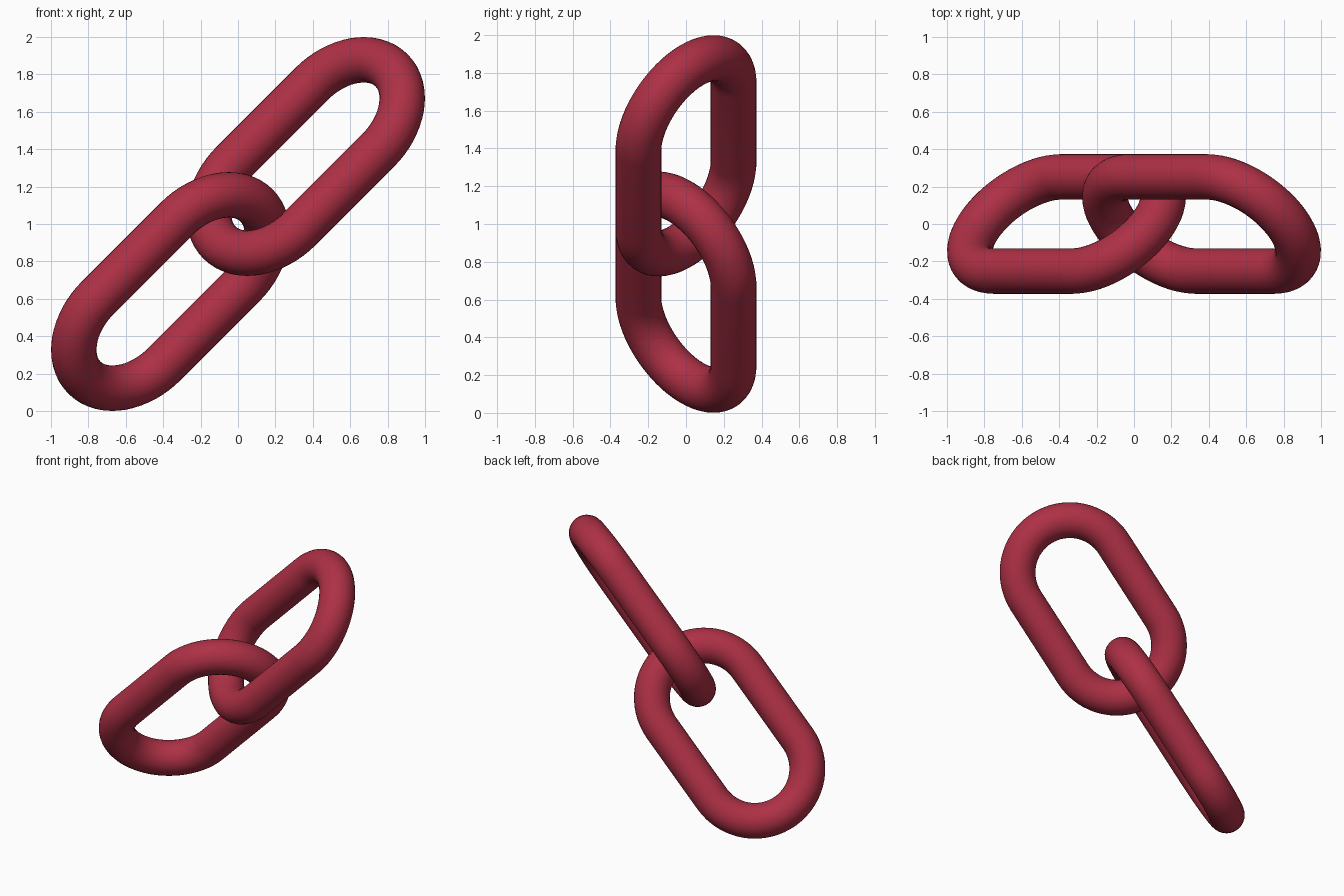
import bpy, bmesh
from math import sin, cos, pi
from mathutils import Vector

if "Cube" in bpy.data.objects:
    bpy.data.objects.remove(bpy.data.objects["Cube"])

TUBE = 0.1215      # wire radius
BEND = 0.356       # end bend radius
HALF = 0.295       # half length of the straight sides
REACH = 0.361      # offset of each link centre along x and z
BEND_STEPS, SIDES = 32, 32

red = bpy.data.materials.new("red")
red.diffuse_color = (0.42, 0.03, 0.06, 1)
red.use_nodes = True
red.node_tree.nodes["Principled BSDF"].inputs["Base Color"].default_value = red.diffuse_color


def link(name, centre, side):
    """Oval link running along the x-z diagonal, rolled 45 degrees to one side."""
    u = Vector((1, 0, 1)).normalized()
    w = (Vector((0, 1, 0)) + side * Vector((-1, 0, 1)).normalized()).normalized()
    n = u.cross(w)
    # centre line: (point, outward direction) around both end bends
    path = []
    for end in (1, -1):
        for i in range(BEND_STEPS + 1):
            a = -pi / 2 + pi * i / BEND_STEPS
            out = end * (cos(a) * u + sin(a) * w)
            path.append((centre + end * HALF * u + BEND * out, out))
    # sweep the round wire along the closed path
    bm = bmesh.new()
    rings = []
    for p, out in path:
        rings.append([bm.verts.new(p + TUBE * (cos(t) * out + sin(t) * n))
                      for t in (2 * pi * k / SIDES for k in range(SIDES))])
    for i, ring in enumerate(rings):
        nxt = rings[(i + 1) % len(rings)]
        for k in range(SIDES):
            m = (k + 1) % SIDES
            bm.faces.new((ring[k], nxt[k], nxt[m], ring[m])).smooth = True
    bmesh.ops.recalc_face_normals(bm, faces=bm.faces)
    mesh = bpy.data.meshes.new(name)
    bm.to_mesh(mesh)
    bm.free()
    mesh.materials.append(red)
    bpy.context.collection.objects.link(bpy.data.objects.new(name, mesh))


link("upper_link", Vector((REACH, 0, 1 + REACH)), 1)
link("lower_link", Vector((-REACH, 0, 1 - REACH)), -1)
